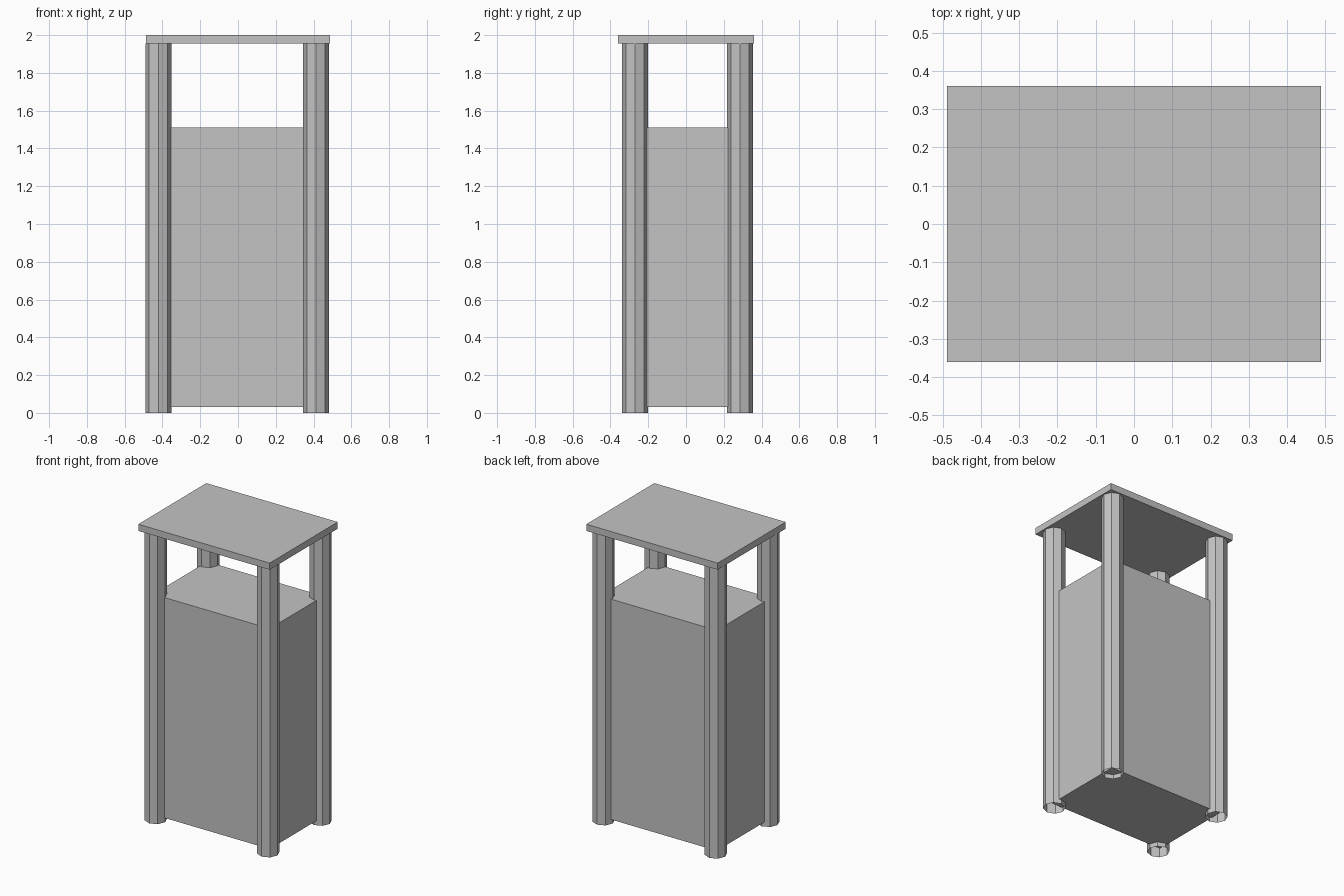
import bpy, bmesh
from mathutils import Matrix, Vector

if "Cube" in bpy.data.objects:
    bpy.data.objects.remove(bpy.data.objects["Cube"])

grey = bpy.data.materials.new("plain grey")
grey.diffuse_color = (0.55, 0.55, 0.55, 1)
grey.use_nodes = True
grey.node_tree.nodes["Principled BSDF"].inputs["Base Color"].default_value = grey.diffuse_color


def finish(name, bm):
    mesh = bpy.data.meshes.new(name)
    bm.to_mesh(mesh)
    bm.free()
    mesh.materials.append(grey)
    obj = bpy.data.objects.new(name, mesh)
    bpy.context.collection.objects.link(obj)
    return obj


def box(name, low, high):
    low, high = Vector(low), Vector(high)
    bm = bmesh.new()
    bmesh.ops.create_cube(bm, size=1, matrix=Matrix.Translation((low + high) / 2)
                          @ Matrix.Diagonal((*(high - low), 1)))
    return finish(name, bm)


def post(name, x, y, height=1.955, radius=0.069):
    # eight-sided tube, open at its ends
    bm = bmesh.new()
    bmesh.ops.create_cone(bm, cap_ends=False, segments=8, radius1=radius,
                          radius2=radius, depth=height,
                          matrix=Matrix.Translation((x, y, height / 2)))
    return finish(name, bm)


# Roof slab and bin body
box("roof_slab", (-0.488, -0.361, 1.955), (0.488, 0.361, 2.0))
box("bin_body", (-0.438, -0.274, 0.03), (0.427, 0.298, 1.51))

# Four corner posts
for side, x in (("left", -0.422), ("right", 0.413)):
    for end, y in (("front", -0.27), ("back", 0.286)):
        post(f"{end}_{side}_post", x, y)
